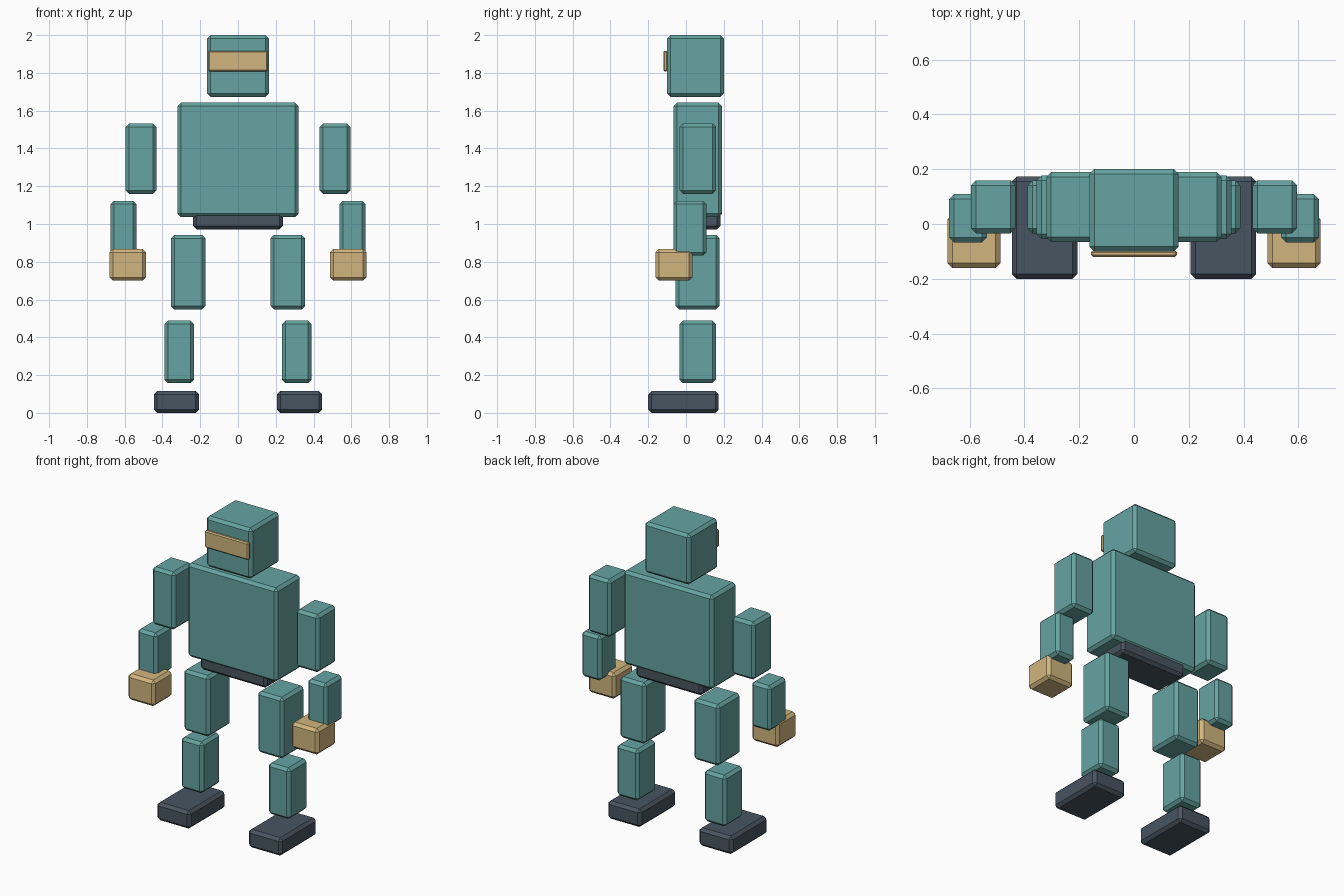
import bpy
import bmesh

if "Cube" in bpy.data.objects:
    bpy.data.objects.remove(bpy.data.objects["Cube"])


def material(name, color):
    mat = bpy.data.materials.new(name)
    mat.diffuse_color = (*color, 1)
    mat.use_nodes = True
    mat.node_tree.nodes["Principled BSDF"].inputs["Base Color"].default_value = mat.diffuse_color
    return mat


TEAL = material("teal", (0.13, 0.37, 0.36))
DARK = material("dark", (0.065, 0.09, 0.12))
SAND = material("sand", (0.64, 0.47, 0.21))


def box(name, x, y, z, mat, bevel=0.018):
    """Chamfered box given its (min, max) range on each axis."""
    bm = bmesh.new()
    bmesh.ops.create_cube(bm, size=1)
    for v in bm.verts:
        for i, (lo, hi) in enumerate((x, y, z)):
            v.co[i] = hi if v.co[i] > 0 else lo
    bmesh.ops.bevel(bm, geom=bm.edges[:], offset=bevel, segments=1,
                    profile=0.5, affect='EDGES')
    bmesh.ops.recalc_face_normals(bm, faces=bm.faces[:])
    mesh = bpy.data.meshes.new(name)
    bm.to_mesh(mesh)
    bm.free()
    mesh.materials.append(mat)
    obj = bpy.data.objects.new(name, mesh)
    bpy.context.collection.objects.link(obj)
    return obj


def pair(name, x, y, z, mat):
    """The same box on both sides of the body."""
    box("left_" + name, x, y, z, mat)
    box("right_" + name, (-x[1], -x[0]), y, z, mat)


# Head, visor and body
box("head", (-0.163, 0.163), (-0.10, 0.20), (1.673, 2.0), TEAL)
box("visor", (-0.157, 0.157), (-0.12, -0.097), (1.807, 1.917), SAND, 0.007)
box("torso", (-0.32, 0.32), (-0.065, 0.19), (1.037, 1.642), TEAL)
box("pelvis", (-0.238, 0.238), (-0.055, 0.182), (0.972, 1.09), DARK)

# Arms
pair("upper_arm", (0.432, 0.595), (-0.034, 0.159), (1.16, 1.532), TEAL)
pair("forearm", (0.537, 0.675), (-0.067, 0.109), (0.832, 1.123), TEAL)
pair("hand", (0.487, 0.68), (-0.161, 0.035), (0.70, 0.868), SAND)

# Legs
pair("thigh", (0.172, 0.355), (-0.055, 0.177), (0.548, 0.942), TEAL)
pair("shin", (0.233, 0.389), (-0.034, 0.158), (0.158, 0.488), TEAL)
pair("foot", (0.206, 0.446), (-0.20, 0.173), (0.0, 0.116), DARK)
